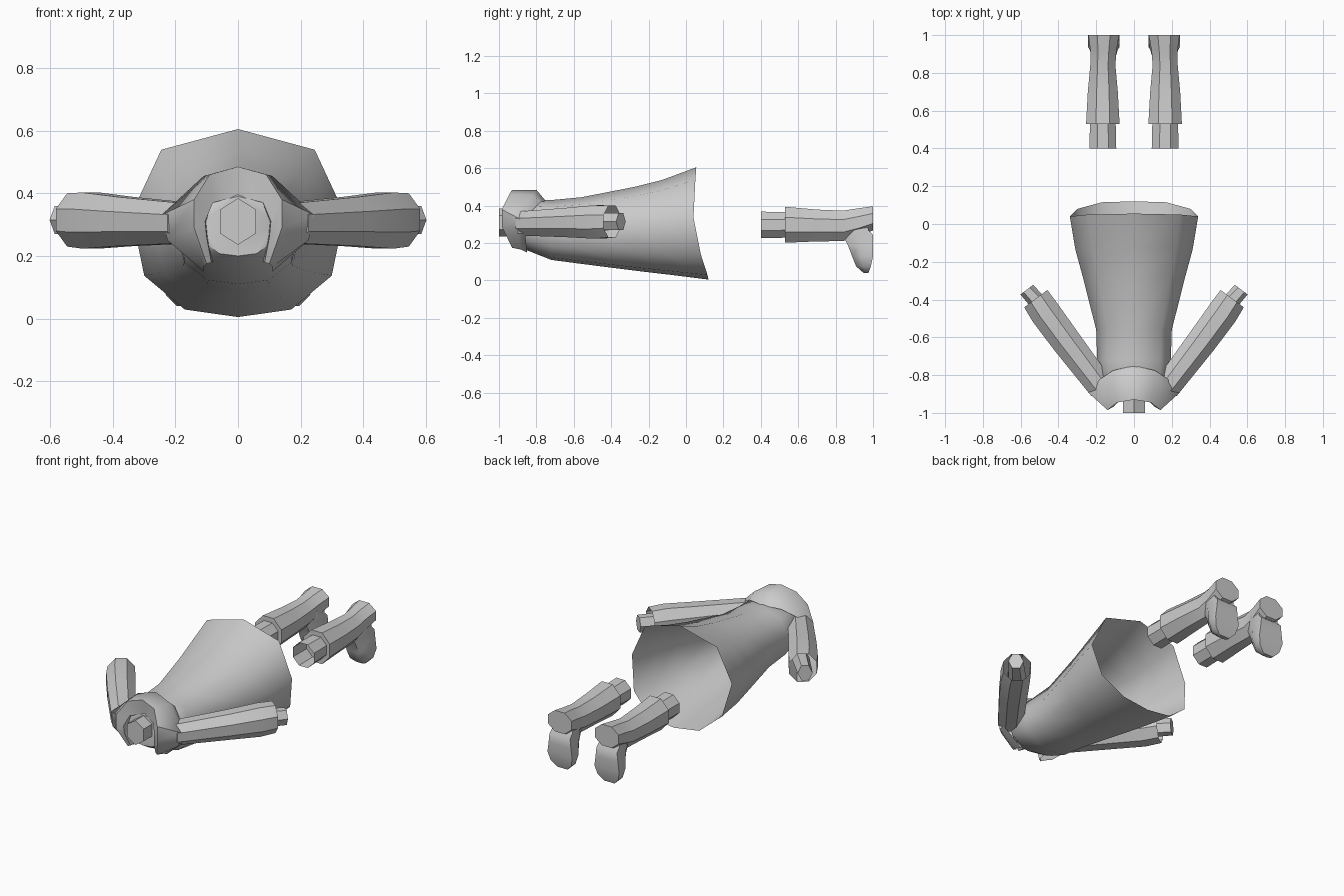
import bpy, bmesh, math
from mathutils import Vector

if "Cube" in bpy.data.objects:
    bpy.data.objects.remove(bpy.data.objects["Cube"])


def loft(name, rings, closed=True, caps=(False, False), mirror=False, angle=40):
    """Skin a list of point rings; optional end caps and x-mirror."""
    bm = bmesh.new()
    vs = [[bm.verts.new(p) for p in r] for r in rings]
    n = len(rings[0])
    for a, b in zip(vs, vs[1:]):
        for i in range(n if closed else n - 1):
            j = (i + 1) % n
            bm.faces.new((a[i], a[j], b[j], b[i]))
    if caps[0]:
        bm.faces.new(vs[0][::-1])
    if caps[1]:
        bm.faces.new(vs[-1])
    bmesh.ops.recalc_face_normals(bm, faces=bm.faces[:])
    me = bpy.data.meshes.new(name)
    bm.to_mesh(me)
    bm.free()
    ob = bpy.data.objects.new(name, me)
    bpy.context.collection.objects.link(ob)
    bpy.ops.object.select_all(action='DESELECT')
    ob.select_set(True)
    bpy.context.view_layer.objects.active = ob
    bpy.ops.object.shade_smooth_by_angle(angle=math.radians(angle))
    if mirror:
        m = ob.modifiers.new("mirror", 'MIRROR')
        m.use_mirror_merge = False
    return ob


def both_sides(half):
    """Complete a half outline that runs from x=0 round the +x side to x=0."""
    inner = half[1:-1] if abs(half[-1][0]) < 1e-6 else half[1:]
    return list(half) + [(-x, y, z) for x, y, z in reversed(inner)]


def ring(c, d, hw, hz, n, turn=0.0):
    """Elliptical n-gon around centre c, facing horizontal direction d."""
    d = Vector(d).normalized()
    side = Vector((d.y, -d.x, 0))
    pts = []
    for i in range(n):
        a = 2 * math.pi * i / n + turn
        pts.append(Vector(c) + side * (hw * math.cos(a)) + Vector((0, 0, hz * math.sin(a))))
    return pts


# Robe: ten-sided flared tube with an open, slanted hem
unit = [(0, 1), (.72, .78), (1, .1), (.88, -.56), (.5, -.92), (0, -1)]
slant = [0.005, 0, -.01, .03, .065, .07]
sections = [(-.92, .12, .20, .39, 0), (-.86, .19, .165, .43, 0), (-.72, .195, .11, .43, 0),
            (-.56, .20, .088, .445, .1), (-.28, .27, .05, .50, .4),
            (-.13, .31, .03, .538, .7), (.05, .34, .005, .605, 1)]
rings = []
for y, w, z0, z1, s in sections:
    rings.append(both_sides([(u * w, y + t * s, (z0 + z1) / 2 + v * (z1 - z0) / 2)
                             for (u, v), t in zip(unit, slant)]))
loft("robe", rings, caps=(True, False), angle=50)

# Raised collar: folded strip wrapped around the neck, open at the front
collar = [
    [(0, -.75, .425), (.11, -.775, .42), (.2, -.835, .36), (.225, -.86, .25), (.11, -.85, .15)],
    [(0, -.80, .485), (.11, -.82, .455), (.245, -.89, .33), (.225, -.90, .25), (.11, -.88, .165)],
    [(0, -.93, .485), (.09, -.945, .46), (.14, -.985, .38), (.14, -.985, .29), (.10, -.93, .175)],
    [(0, -.91, .39), (.08, -.94, .37), (.105, -.965, .31), (.10, -.96, .26), (.085, -.925, .18)],
    [(0, -.84, .39), (.08, -.86, .37), (.10, -.88, .31), (.095, -.88, .26), (.08, -.88, .18)],
]
loft("collar", [[(-x, y, z) for x, y, z in reversed(r[1:])] + r for r in collar],
     closed=False, angle=45)

# Neck stump
Y = (0, 1, 0)
loft("neck", [ring((0, y, .31), Y, .066, .075, 6, math.pi / 6) for y in (-1, -.85)],
     caps=(True, True))

# Sleeves with open cuffs, and wrists inside them
D = (.6, .8, 0)
t8 = math.pi / 8
arm = [(.17, -.87, .305, .075, .07), (.36, -.62, .31, .085, .085),
       (.47, -.47, .313, .088, .097), (.52, -.395, .315, .083, .092)]
loft("sleeve", [ring(a[:3], D, a[3], a[4], 8, t8) for a in arm], caps=(True, False), mirror=True)
loft("wrist", [ring((.43, -.50, .315), D, .05, .055, 6),
               ring((.568, -.348, .315), D, .042, .052, 6)], caps=(True, True), mirror=True)

# Lower legs, open at the top
loft("leg", [ring((.165, y, .297), Y, r, r, 8, t8) for y, r in ((.40, .077), (.56, .073))],
     caps=(False, True), mirror=True)

# Boot shafts running into the heel
shaft = [(.53, .165, .298, .096, .104), (.70, .165, .294, .086, .092), (.84, .165, .292, .072, .088),
         (.92, .162, .31, .075, .082), (1.0, .16, .332, .088, .070)]
loft("boot_shaft", [ring((x, y, z), Y, w, h, 8, t8) for y, x, z, w, h in shaft],
     caps=(True, True), mirror=True)

# Boot feet: flat sole at the back, rounded instep, toe pointing down
foot = [(.31, .84, .97, .066), (.27, .835, .975, .068), (.245, .835, 1.0, .07), (.19, .865, 1.0, .076),
        (.13, .888, 1.0, .084), (.075, .91, .988, .07), (.04, .95, .975, .035)]
rings = []
for z, y0, y1, w in foot:
    ym = y0 + (y1 - y0) * .45
    rings.append([(.16 + w, y1, z), (.16 + w, ym, z), (.16 + w * .5, y0, z),
                  (.16 - w * .5, y0, z), (.16 - w, ym, z), (.16 - w, y1, z)])
loft("boot_foot", rings, caps=(True, True), mirror=True, angle=50)
